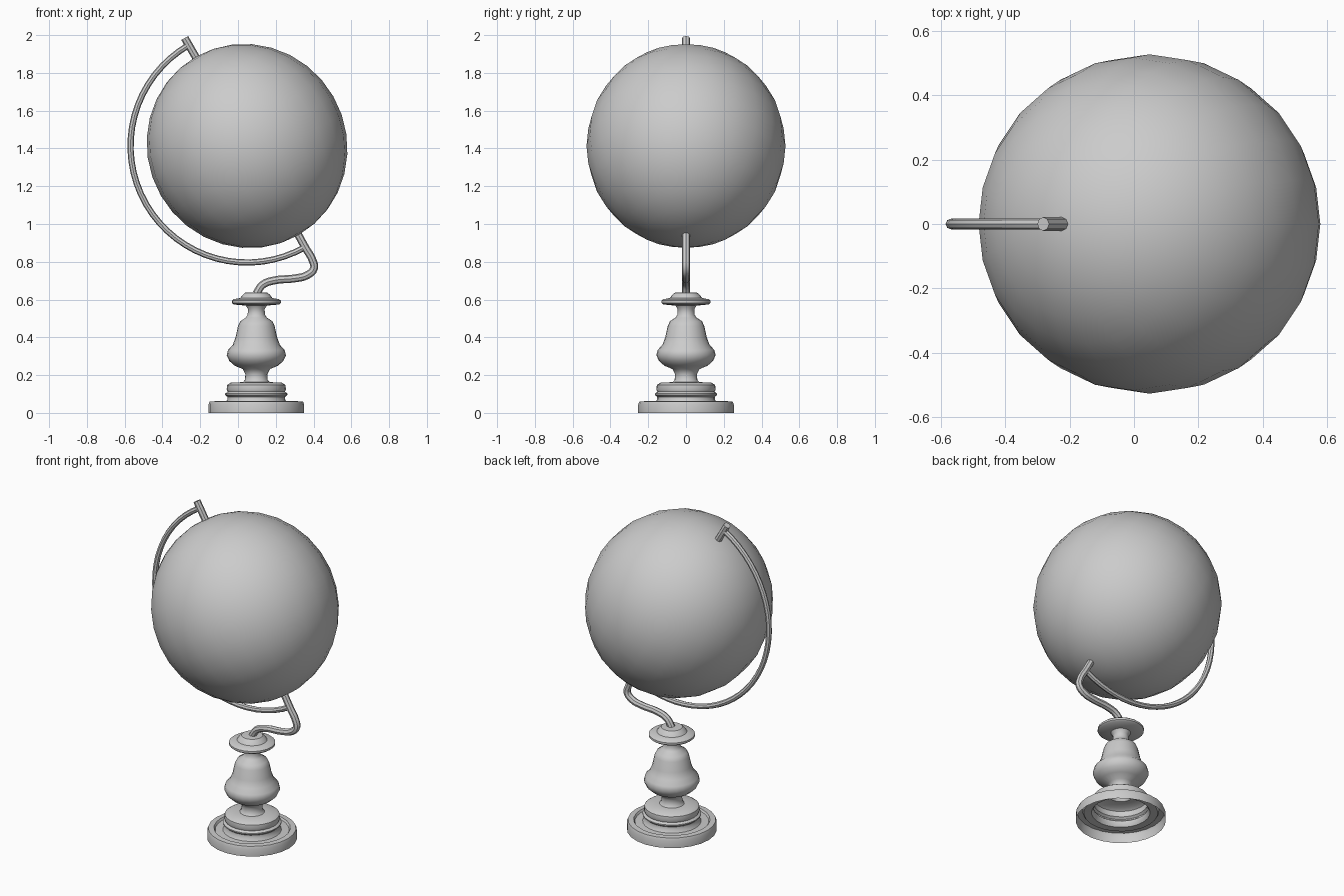
import bpy, bmesh, math
from mathutils import Vector

if "Cube" in bpy.data.objects:
    bpy.data.objects.remove(bpy.data.objects["Cube"])

CENTRE = Vector((0.048, 0, 1.413))
TILT = math.radians(-30)
AXIS = Vector((math.sin(TILT), 0, math.cos(TILT)))


def lathe(name, profile, x, sides=24):
    """Revolve (radius, z) points around a vertical axis at x; open underneath."""
    bm = bmesh.new()
    rings = []
    for r, z in profile:
        rings.append([bm.verts.new((r * math.cos(2 * math.pi * i / sides),
                                    r * math.sin(2 * math.pi * i / sides), z))
                      for i in range(sides)])
    for a, b in zip(rings, rings[1:]):
        for i in range(sides):
            j = (i + 1) % sides
            bm.faces.new((a[i], a[j], b[j], b[i]))
    bm.faces.new(rings[-1])
    mesh = bpy.data.meshes.new(name)
    bm.to_mesh(mesh)
    bm.free()
    obj = bpy.data.objects.new(name, mesh)
    obj.location.x = x
    bpy.context.collection.objects.link(obj)
    smooth(obj, 40)
    return obj


def smooth(obj, angle):
    bpy.ops.object.select_all(action='DESELECT')
    obj.select_set(True)
    bpy.context.view_layer.objects.active = obj
    bpy.ops.object.shade_smooth_by_angle(angle=math.radians(angle))


def tube(name, points, radius, kind='POLY'):
    """Round capped tube along a path."""
    cu = bpy.data.curves.new(name, 'CURVE')
    cu.dimensions = '3D'
    cu.bevel_depth = radius
    cu.bevel_resolution = 2
    cu.use_fill_caps = True
    cu.resolution_u = 4
    sp = cu.splines.new(kind)
    if kind == 'BEZIER':
        sp.bezier_points.add(len(points) - 1)
        for bp, p in zip(sp.bezier_points, points):
            bp.co = p
            bp.handle_left_type = bp.handle_right_type = 'AUTO'
    else:
        sp.points.add(len(points) - 1)
        for sp_pt, p in zip(sp.points, points):
            sp_pt.co = (*p, 1)
    obj = bpy.data.objects.new(name, cu)
    bpy.context.collection.objects.link(obj)
    bpy.ops.object.select_all(action='DESELECT')
    obj.select_set(True)
    bpy.context.view_layer.objects.active = obj
    bpy.ops.object.convert(target='MESH')
    smooth(bpy.context.view_layer.objects.active, 40)


# Globe ball, slightly long along its tilted axis
bpy.ops.mesh.primitive_uv_sphere_add(segments=24, ring_count=16, radius=1,
                                     location=CENTRE, rotation=(0, TILT, 0))
ball = bpy.context.object
ball.name = "globe_ball"
ball.scale = (0.527, 0.527, 0.545)
bpy.ops.object.shade_smooth()

# Half-circle arm from the upper pole round the left to the lower pole
arc = []
for i in range(33):
    a = TILT - math.pi * i / 32
    arc.append(CENTRE + 0.617 * Vector((math.sin(a), 0, math.cos(a))))
tube("meridian_arm", arc, 0.0165)

# Upper pivot pin
tube("top_pin", [CENTRE + AXIS * 0.53, CENTRE + AXIS * 0.66], 0.021)

# Lower pivot continuing into the curved neck
neck = [CENTRE - AXIS * 0.535]
neck += [Vector((x, 0, z)) for x, z in
         [(0.357, 0.874), (0.395, 0.807), (0.402, 0.765), (0.368, 0.73),
          (0.30, 0.712), (0.195, 0.702), (0.13, 0.678), (0.097, 0.63)]]
tube("curved_neck", neck, 0.021, 'BEZIER')

# Turned pedestal, hollow below
lathe("pedestal", [
    (0.253, 0), (0.253, 0.045), (0.247, 0.06), (0.215, 0.062), (0.208, 0.05),
    (0.165, 0.052), (0.153, 0.07), (0.153, 0.085), (0.165, 0.095),
    (0.165, 0.102), (0.152, 0.112), (0.157, 0.125), (0.154, 0.148),
    (0.135, 0.16), (0.07, 0.163), (0.06, 0.175), (0.058, 0.205),
    (0.072, 0.232), (0.115, 0.25), (0.143, 0.275), (0.157, 0.305),
    (0.15, 0.333), (0.125, 0.36), (0.11, 0.40), (0.097, 0.46), (0.085, 0.485),
    (0.055, 0.505), (0.046, 0.52), (0.044, 0.55), (0.056, 0.568),
    (0.12, 0.574), (0.13, 0.582), (0.13, 0.594), (0.12, 0.602),
    (0.085, 0.608), (0.075, 0.622), (0.06, 0.636), (0.02, 0.638)], 0.097)
